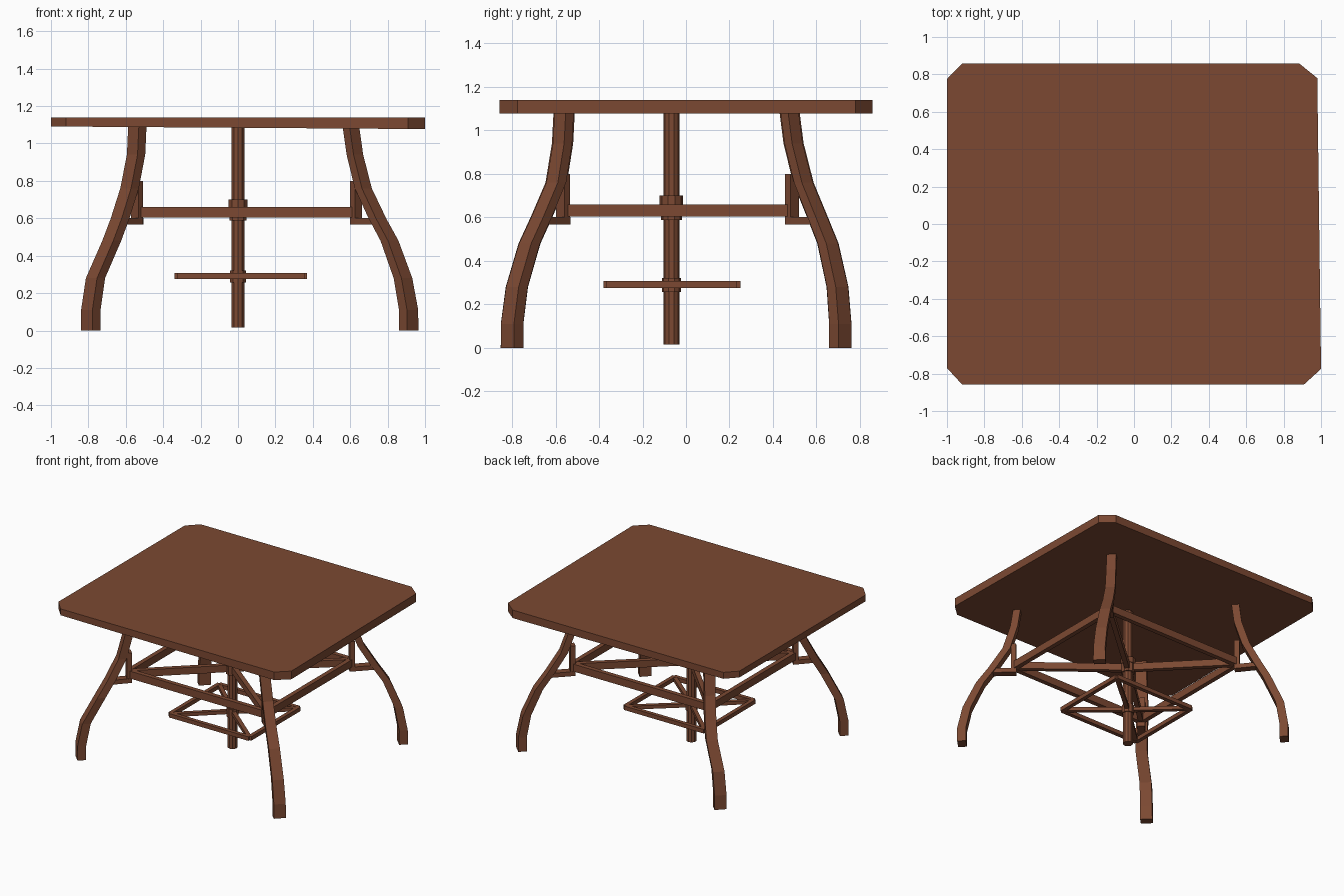
import bpy, bmesh, math
from mathutils import Vector

if "Cube" in bpy.data.objects:
    bpy.data.objects.remove(bpy.data.objects["Cube"])

wood = bpy.data.materials.new("brown wood")
wood.diffuse_color = (0.2, 0.066, 0.032, 1)
wood.use_nodes = True
wood.node_tree.nodes["Principled BSDF"].inputs["Base Color"].default_value = wood.diffuse_color


def finish(bm, name):
    bmesh.ops.recalc_face_normals(bm, faces=bm.faces)
    me = bpy.data.meshes.new(name)
    bm.to_mesh(me)
    bm.free()
    me.materials.append(wood)
    ob = bpy.data.objects.new(name, me)
    bpy.context.collection.objects.link(ob)
    return ob


def loft(name, rings):
    """Closed solid through a list of rings of points."""
    bm = bmesh.new()
    vs = [[bm.verts.new(p) for p in r] for r in rings]
    n = len(vs[0])
    for a, b in zip(vs, vs[1:]):
        for i in range(n):
            j = (i + 1) % n
            bm.faces.new((a[i], a[j], b[j], b[i]))
    bm.faces.new(vs[0][::-1])
    bm.faces.new(vs[-1])
    return finish(bm, name)


def bar(name, p, q, width, z0, z1):
    """Level bar between two plan points."""
    p, q = Vector(p), Vector(q)
    d = (q - p).normalized()
    s = Vector((-d.y, d.x)) * width / 2
    plan = [p - s, q - s, q + s, p + s]
    return loft(name, [[(v.x, v.y, z) for v in plan] for z in (z0, z1)])


CX, CY = 0.0, -0.067


def column(name, r, z0, z1, n=10):
    ang = [2 * math.pi * (i + 0.5) / n for i in range(n)]
    return loft(name, [[(CX + r * math.cos(a), CY + r * math.sin(a), z) for a in ang]
                       for z in (z0, z1)])


# Table top with clipped corners, slightly thicker to the right
outline = [(-1, -.77), (-.92, -.857), (.91, -.857), (1, -.775),
           (.98, .78), (.885, .857), (-.92, .857), (-1, .775)]
loft("table_top", [[(x, y, 1.084 - .007 * x) for x, y in outline],
                   [(x, y, 1.14) for x, y in outline]])

# Leg centre lines, as offsets at each height for every side
heights = [0, .11, .28, .48, .60, .76, .94, 1.095]
left = [-.787, -.787, -.762, -.675, -.63, -.58, -.545, -.538]
right = [.912, .912, .882, .81, .745, .67, .625, .603]
front = [-.80, -.80, -.778, -.72, -.665, -.597, -.568, -.56]
back = [.71, .71, .697, .653, .605, .54, .495, .475]

inner = {}
for xn, xs, tx in (("left", left, .92), ("right", right, .74)):
    for yn, ys, ty in (("front", front, .95), ("back", back, .85)):
        tag = f"{yn}_{xn}"
        sx, sy = math.copysign(1, xs[0]), math.copysign(1, ys[0])
        rad = Vector((sx, sy)).normalized()
        tan = Vector((-rad.y, rad.x))
        # Curved leg
        rings = []
        for z, x, y in zip(heights, xs, ys):
            k = 1 + ((tx + ty) / 2 - 1) * min(1, z / .9)
            r, t = rad * .031 * k, tan * .043 * k
            c = Vector((x, y))
            rings.append([(*(c + r * a + t * b), z)
                          for a, b in ((-1, -1), (1, -1), (1, 1), (-1, 1))])
        loft(tag + "_leg", rings)
        # Upright and foot of the bracket inside the leg
        c = Vector((-.54 if sx < 0 else .632, -.565 if sy < 0 else .488))
        inner[tag] = c
        bar(tag + "_bracket_post", c - rad * .018, c + rad * .018, .055, .57, .80)
        bar(tag + "_bracket_base", c - rad * .018,
            Vector((xs[4], ys[4])), .055, .568, .602)


def frame(name, corners, width, z0, z1):
    """Four rails plus spokes running to the centre column."""
    for i, p in enumerate(corners):
        bar(f"{name}_rail_{i + 1}", p, corners[(i + 1) % 4], width, z0, z1)
        bar(f"{name}_spoke_{i + 1}", p, (CX, CY), width, z0 + .002, z1 - .002)


# Upper frame between the brackets
frame("upper_frame", [inner[k] for k in
      ("front_left", "front_right", "back_right", "back_left")], .035, .603, .66)

# Small lower frame
frame("lower_frame", [(-.325, -.365), (.355, -.365), (.355, .235), (-.325, .235)],
      .03, .276, .307)

# Centre column and collars
column("centre_column", .036, .015, 1.09)
column("upper_collar", .054, .655, .70)
column("upper_collar_base", .048, .588, .66)
column("lower_collar", .044, .257, .322)
